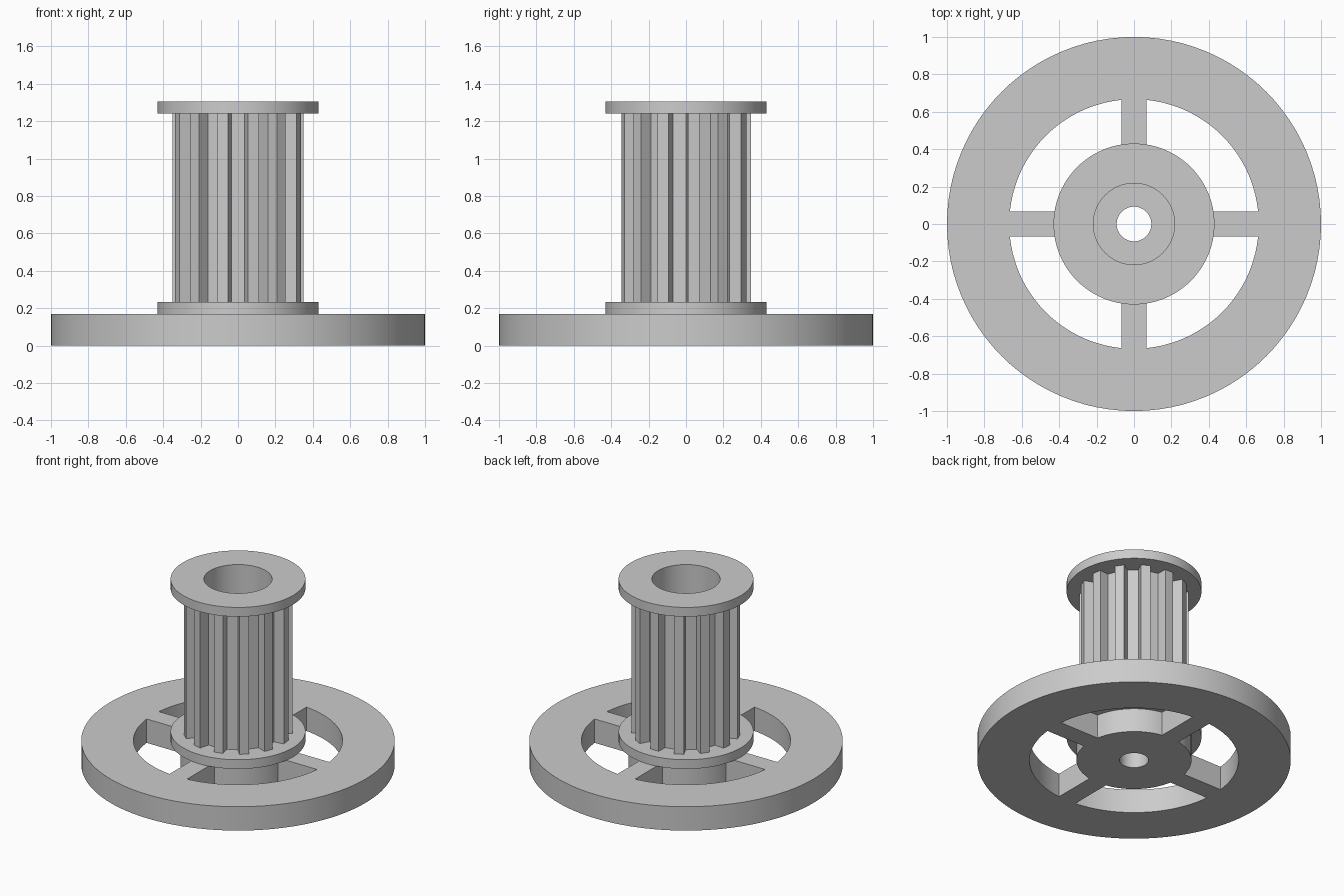
import bpy, bmesh
from math import sin, cos, asin, pi, radians, tau

cube = bpy.data.objects.get("Cube")
if cube:
    bpy.data.objects.remove(cube, do_unlink=True)

# One plain grey for every part
grey = bpy.data.materials.new("plain grey")
grey.use_nodes = True
grey.diffuse_color = (0.6, 0.6, 0.6, 1)
grey.node_tree.nodes["Principled BSDF"].inputs["Base Color"].default_value = (0.6, 0.6, 0.6, 1)

SEGMENTS = 96
BASE, FLANGE, TOP = 0.168, 0.065, 1.305
HUB_R, BORE_R, FLANGE_R = 0.367, 0.2175, 0.43


def arc(r, start, end, steps):
    return [(r * cos(start + (end - start) * i / steps),
             r * sin(start + (end - start) * i / steps)) for i in range(steps + 1)]


def circle(r):
    return arc(r, 0, tau, SEGMENTS)[:-1]


def finish(name, bm):
    bmesh.ops.remove_doubles(bm, verts=bm.verts, dist=1e-5)
    bmesh.ops.recalc_face_normals(bm, faces=bm.faces)
    mesh = bpy.data.meshes.new(name)
    bm.to_mesh(mesh)
    bm.free()
    mesh.materials.append(grey)
    obj = bpy.data.objects.new(name, mesh)
    bpy.context.collection.objects.link(obj)
    bpy.ops.object.select_all(action='DESELECT')
    obj.select_set(True)
    bpy.context.view_layer.objects.active = obj
    bpy.ops.object.shade_smooth_by_angle(angle=radians(12))


def plate(name, outlines, z0, z1):
    """Flat outlines, the later ones being holes, raised from z0 to z1."""
    bm = bmesh.new()
    for outline in outlines:
        loop = [bm.verts.new((x, y, z0)) for x, y in outline]
        for a, b in zip(loop, loop[1:] + loop[:1]):
            bm.edges.new((a, b))
    bmesh.ops.triangle_fill(bm, use_beauty=True, edges=bm.edges[:], normal=(0, 0, 1))
    raised = bmesh.ops.extrude_face_region(bm, geom=bm.faces[:], use_keep_orig=True)
    verts = [g for g in raised["geom"] if isinstance(g, bmesh.types.BMVert)]
    bmesh.ops.translate(bm, verts=verts, vec=(0, 0, z1 - z0))
    finish(name, bm)


# Base wheel: rim, hub and four spokes left between four windows
RIM_R, SPOKE_HALF = 0.667, 0.068
windows = []
for k in range(4):
    turn = k * pi / 2
    outer, inner = asin(SPOKE_HALF / RIM_R), asin(SPOKE_HALF / HUB_R)
    windows.append(arc(RIM_R, turn + outer, turn + pi / 2 - outer, 20)
                   + arc(HUB_R, turn + pi / 2 - inner, turn + inner, 16))
plate("base_wheel", [circle(1.0), circle(0.0925)] + windows, 0, BASE)

# Spool core: two flanges on a tube, turned from one profile
profile = [(BORE_R, BASE), (FLANGE_R, BASE), (FLANGE_R, BASE + FLANGE), (0.26, BASE + FLANGE),
           (0.26, TOP - FLANGE), (FLANGE_R, TOP - FLANGE), (FLANGE_R, TOP), (BORE_R, TOP)]
bm = bmesh.new()
ring = [bm.verts.new((r, 0, z)) for r, z in profile]
edges = [bm.edges.new((a, b)) for a, b in zip(ring, ring[1:] + ring[:1])]
bmesh.ops.spin(bm, geom=ring + edges, cent=(0, 0, 0), axis=(0, 0, 1),
               angle=tau, steps=SEGMENTS, use_duplicate=False)
finish("spool_core", bm)

# Toothed sleeve: thirteen teeth, with a groove centred on the front
TEETH = 13
groove = [(-0.053, -0.345), (-0.035, -0.278), (0.035, -0.278), (0.053, -0.345)]
outline = []
for k in range(TEETH):
    c, s = cos(k * tau / TEETH), sin(k * tau / TEETH)
    outline += [(x * c - y * s, x * s + y * c) for x, y in groove]
plate("toothed_sleeve", [outline, circle(0.25)], BASE + FLANGE, TOP - FLANGE)
